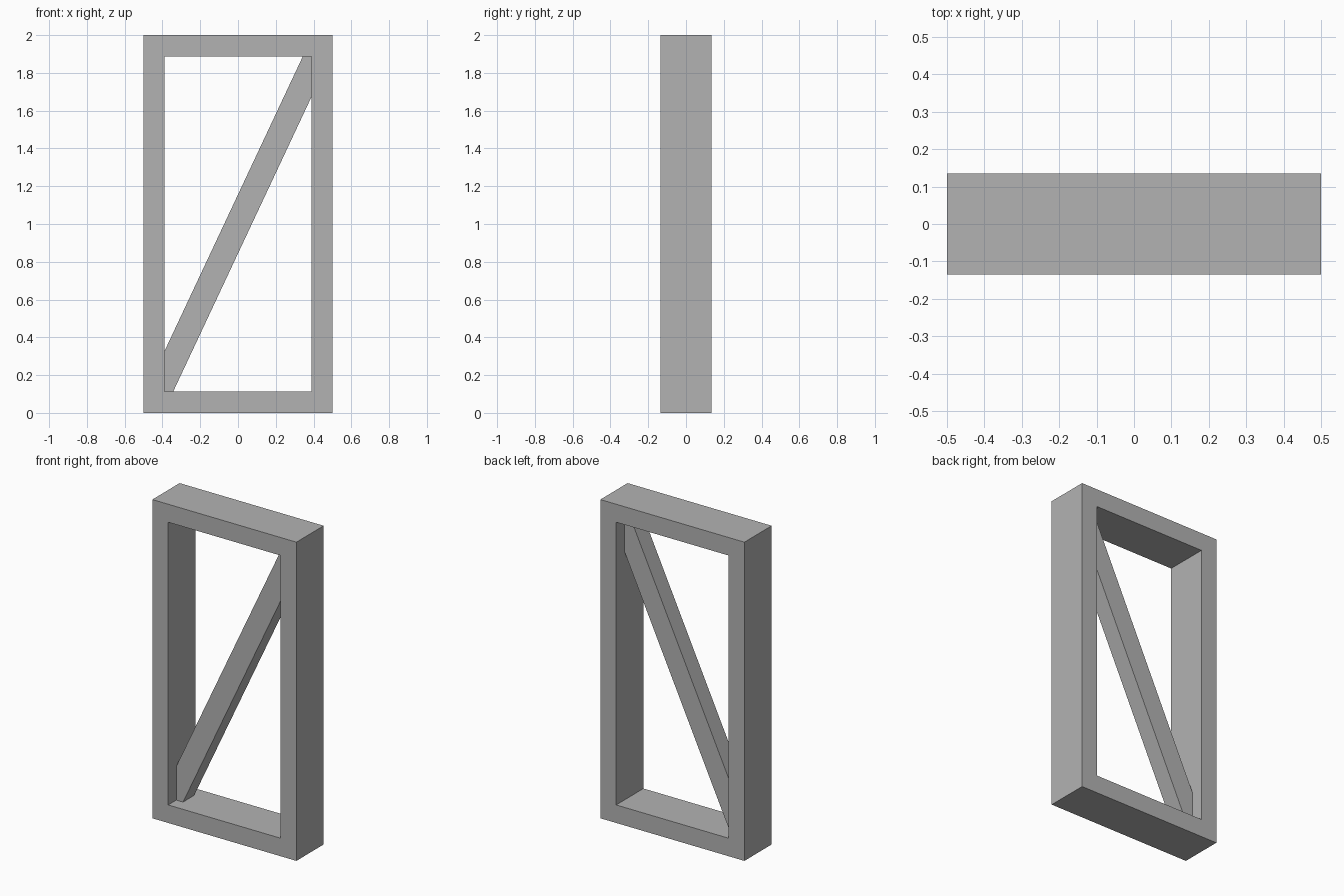
import bpy
import bmesh

cube = bpy.data.objects.get("Cube")
if cube:
    bpy.data.objects.remove(cube, do_unlink=True)

grey = bpy.data.materials.new("plain grey")
grey.use_nodes = True
GREY = (0.45, 0.45, 0.45, 1)
grey.diffuse_color = GREY
grey.node_tree.nodes["Principled BSDF"].inputs["Base Color"].default_value = GREY

HALF_W, HEIGHT, HALF_D = 0.5, 2.0, 0.135
IN_X, IN_LOW, IN_HIGH = 0.39, 0.113, 1.887
BRACE_D = 0.055


def finish(name, bm):
    bmesh.ops.recalc_face_normals(bm, faces=bm.faces)
    mesh = bpy.data.meshes.new(name)
    bm.to_mesh(mesh)
    bm.free()
    mesh.materials.append(grey)
    obj = bpy.data.objects.new(name, mesh)
    bpy.context.collection.objects.link(obj)
    return obj


def rectangle(half_w, low, high):
    return [(-half_w, low), (half_w, low), (half_w, high), (-half_w, high)]


def extrude_depth(bm, faces, depth):
    result = bmesh.ops.extrude_face_region(bm, geom=faces)
    verts = [g for g in result["geom"] if isinstance(g, bmesh.types.BMVert)]
    bmesh.ops.translate(bm, verts=verts, vec=(0, depth, 0))


# Outer frame: a mitred ring of four faces, extruded through the depth
bm = bmesh.new()
outer, inner = [
    [bm.verts.new((x, -HALF_D, z)) for x, z in loop]
    for loop in (rectangle(HALF_W, 0, HEIGHT), rectangle(IN_X, IN_LOW, IN_HIGH))
]
ring = []
for i in range(4):
    j = (i + 1) % 4
    ring.append(bm.faces.new((outer[i], outer[j], inner[j], inner[i])))
extrude_depth(bm, ring, 2 * HALF_D)
finish("frame", bm)

# Diagonal brace: point-symmetric profile cut to fit the frame corners
half = [(-IN_X, 0.325), (-IN_X, IN_LOW), (-0.343, IN_LOW)]
profile = half + [(-x, HEIGHT - z) for x, z in half]
bm = bmesh.new()
face = bm.faces.new([bm.verts.new((x, -BRACE_D, z)) for x, z in profile])
extrude_depth(bm, [face], 2 * BRACE_D)
finish("diagonal_brace", bm)
